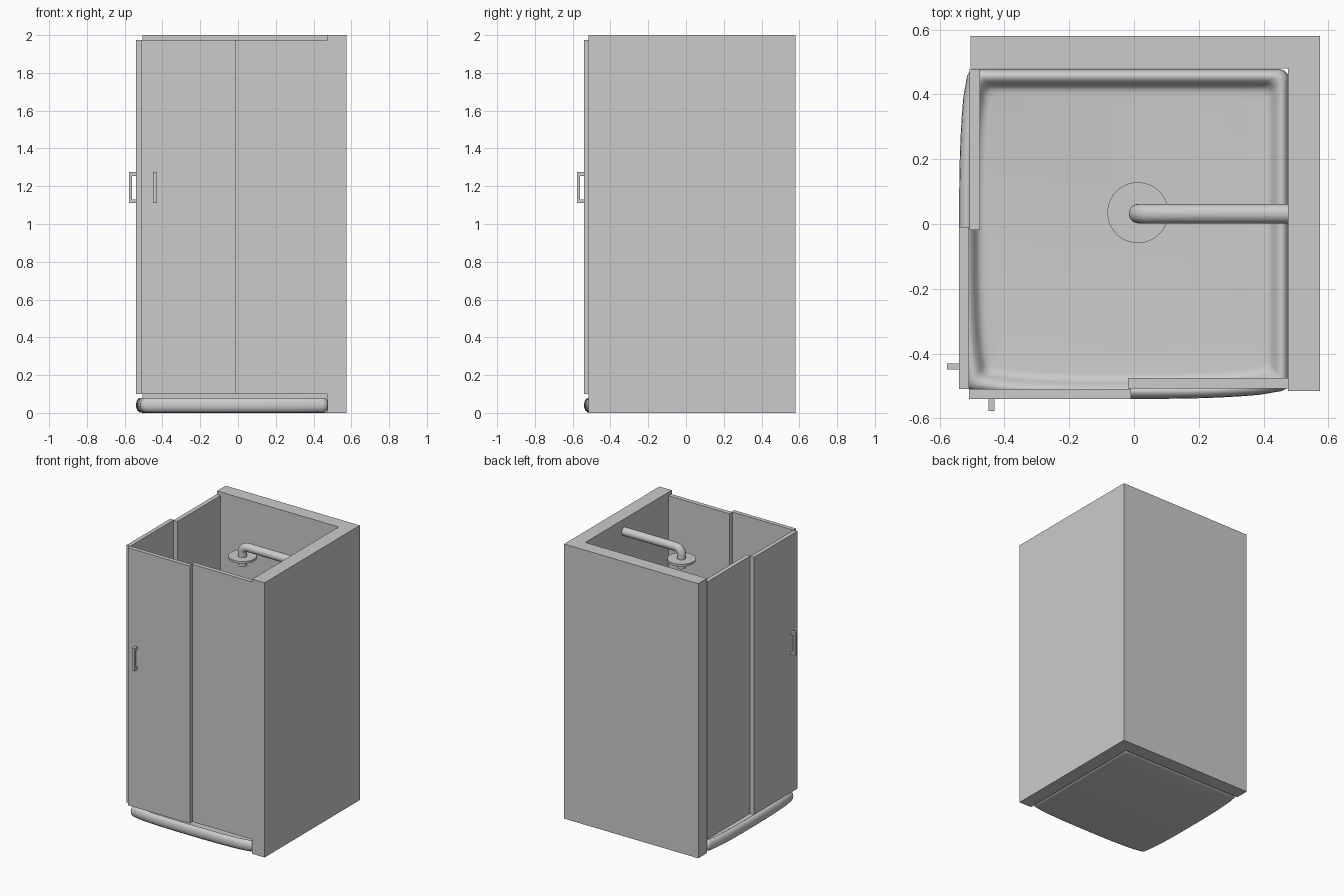
import bpy, bmesh, math
from mathutils import Vector

if "Cube" in bpy.data.objects:
    bpy.data.objects.remove(bpy.data.objects["Cube"])


def mesh_object(name, bm, smooth=False):
    bmesh.ops.recalc_face_normals(bm, faces=bm.faces)
    me = bpy.data.meshes.new(name)
    bm.to_mesh(me)
    bm.free()
    ob = bpy.data.objects.new(name, me)
    bpy.context.collection.objects.link(ob)
    if smooth:
        bpy.context.view_layer.objects.active = ob
        ob.select_set(True)
        bpy.ops.object.shade_smooth_by_angle(angle=math.radians(40))
        ob.select_set(False)
    return ob


def prism(name, points, direction):
    """Extrude a flat outline along a direction."""
    bm = bmesh.new()
    face = bm.faces.new([bm.verts.new(p) for p in points])
    ext = bmesh.ops.extrude_face_region(bm, geom=[face])
    verts = [v for v in ext["geom"] if isinstance(v, bmesh.types.BMVert)]
    bmesh.ops.translate(bm, verts=verts, vec=direction)
    return mesh_object(name, bm)


def loft(name, rings):
    """Skin a list of closed rings and cap both ends."""
    bm = bmesh.new()
    rows = [[bm.verts.new(p) for p in ring] for ring in rings]
    n = len(rows[0])
    for a, b in zip(rows, rows[1:]):
        for i in range(n):
            j = (i + 1) % n
            bm.faces.new((a[i], a[j], b[j], b[i]))
    bm.faces.new(rows[0])
    bm.faces.new(rows[-1])
    return mesh_object(name, bm, True)


def disc(name, x, y, z0, z1, r, n=48):
    ring = [(x + r * math.cos(math.tau * i / n), y + r * math.sin(math.tau * i / n)) for i in range(n)]
    return loft(name, [[(px, py, z) for px, py in ring] for z in (z0, z1)])


# L-shaped back and right walls
prism("walls", [(-0.505, 0.58, 0), (-0.505, 0.48, 0), (0.475, 0.48, 0),
                (0.475, -0.515, 0), (0.575, -0.515, 0), (0.575, 0.58, 0)], (0, 0, 2))

# Shower tray: rounded square bulging on its two open sides
LO, HI, R = -0.517, 0.478, 0.03
C = (LO + HI) / 2


def bulge(v):
    t = (v - C) / (HI - C)
    return 0.023 * max(0, 1 - abs(t) ** 3)


outline = []
for k, (sx, sy) in enumerate([(-1, -1), (1, -1), (1, 1), (-1, 1)]):
    h = (HI - LO) / 2 - R
    for i in range(7):
        a = math.pi + k * math.pi / 2 + i * math.pi / 12
        outline.append((C + sx * h + R * math.cos(a), C + sy * h + R * math.sin(a)))
    dx, dy = [(1, 0), (0, 1), (-1, 0), (0, -1)][k]
    for i in range(1, 16):
        s = -h + 2 * h * i / 16
        x = C + (dx * s if dx else sx * -0 + (h + R) * (1 if k == 1 else -1))
        y = C + (dy * s if dy else (h + R) * (1 if k == 2 else -1))
        if k == 0:
            y -= bulge(x)
        if k == 3:
            x -= bulge(y)
        outline.append((x, y))
profile = [(0.93, 0), (0.965, 0.003), (0.985, 0.012), (0.997, 0.026), (1, 0.042),
           (0.996, 0.058), (0.985, 0.071), (0.967, 0.079), (0.95, 0.08),
           (0.93, 0.074), (0.91, 0.06), (0.895, 0.046), (0.875, 0.037), (0.85, 0.035)]
loft("shower_tray", [[(C + (x - C) * s, C + (y - C) * s, z) for x, y in outline] for s, z in profile])
disc("drain", 0.325, 0.325, 0.03, 0.038, 0.037)

# Sliding doors, fixed panels and handles, on the front and swapped onto the left side
for side, swap in (("front", False), ("left", True)):
    def place(u, v, z):
        return Vector((v, u, z)) if swap else Vector((u, v, z))

    def panel(name, u0, u1, v0, v1, z0, z1):
        pts = [place(u0, v0, z0), place(u1, v0, z0), place(u1, v1, z0), place(u0, v1, z0)]
        prism(side + name, pts, (0, 0, z1 - z0))

    panel("_sliding_door", -0.51, -0.01, -0.54, -0.51, 0.1, 1.975)
    panel("_fixed_panel", -0.018, 0.478, -0.508, -0.476, 0.1, 1.975)
    u0, u1 = -0.45, -0.43
    shape = [(-0.54, 1.11), (-0.577, 1.11), (-0.577, 1.275), (-0.54, 1.275),
             (-0.54, 1.255), (-0.56, 1.255), (-0.56, 1.13), (-0.54, 1.13)]
    prism(side + "_handle", [place(u0, v, z) for v, z in shape], place(u1 - u0, 0, 0))

# Shower arm: tube along a path that bends down to the head
AX, AY, AZ, RAD, BEND = 0.014, 0.032, 1.91, 0.03, 0.045
path = [((0.48, AZ), 0)]
for i in range(13):
    a = math.pi / 2 * i / 12
    path.append(((AX + BEND - BEND * math.sin(a), AZ - BEND + BEND * math.cos(a)), a))
path.append(((AX, 1.77), math.pi / 2))
rings = []
for (x, z), a in path:
    nx, nz = -math.sin(a), math.cos(a)
    rings.append([(x + nx * RAD * math.cos(t), AY + RAD * math.sin(t), z + nz * RAD * math.cos(t))
                  for t in (math.tau * i / 32 for i in range(32))])
loft("shower_arm", rings)

# Shower head plate
disc("shower_head", 0.012, 0.035, 1.822, 1.838, 0.094)
